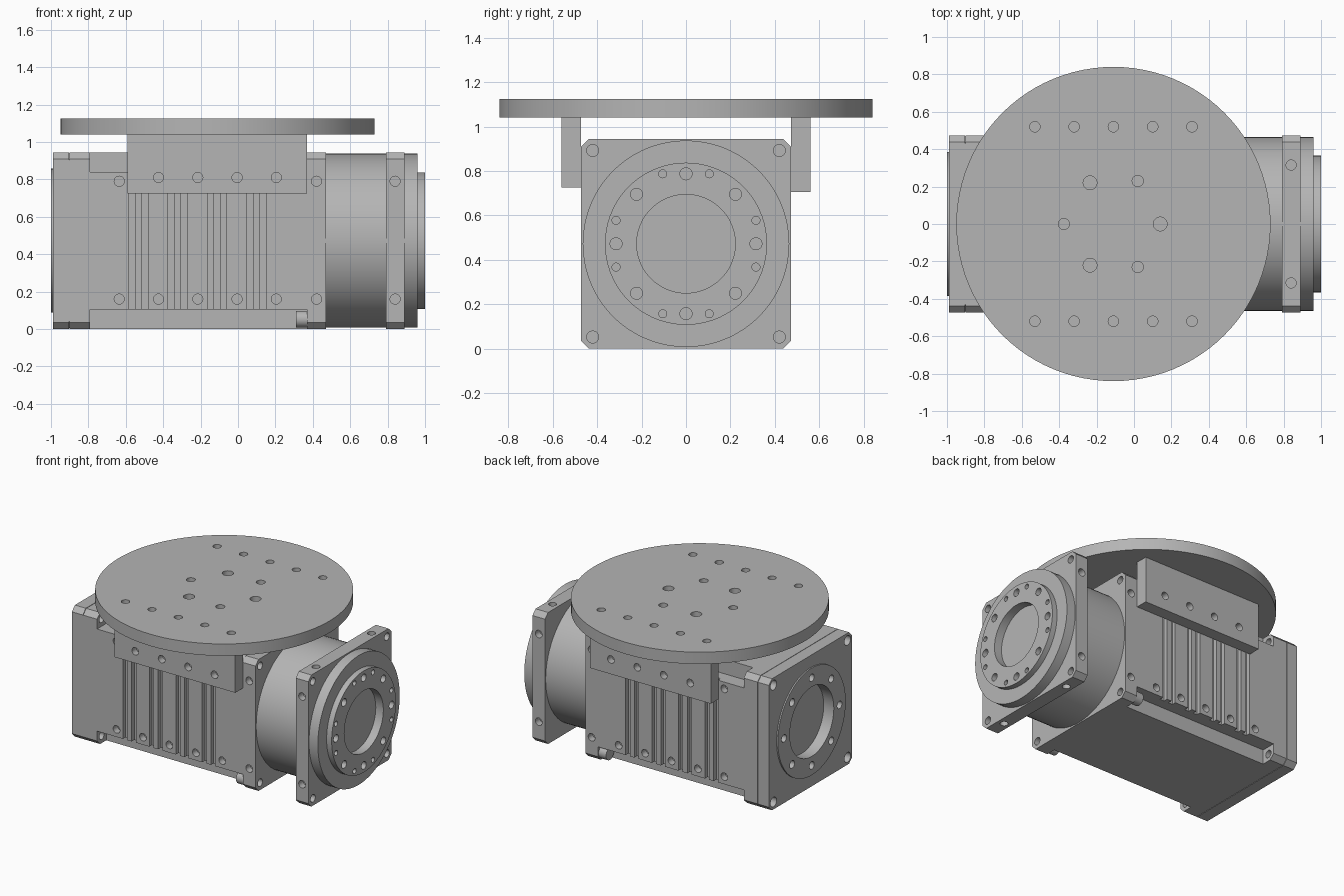
import bpy, bmesh, math
from mathutils import Matrix, Vector

if "Cube" in bpy.data.objects:
    bpy.data.objects.remove(bpy.data.objects["Cube"])

ZC = 0.4725          # height of the main axis
H = 0.4725           # half width of the square section

grey = bpy.data.materials.new("machine_grey")
grey.diffuse_color = (0.46, 0.46, 0.46, 1)
grey.use_nodes = True
grey.node_tree.nodes["Principled BSDF"].inputs["Base Color"].default_value = grey.diffuse_color


def finish(name, bm):
    bmesh.ops.recalc_face_normals(bm, faces=bm.faces)
    me = bpy.data.meshes.new(name)
    bm.to_mesh(me)
    bm.free()
    me.materials.append(grey)
    ob = bpy.data.objects.new(name, me)
    bpy.context.collection.objects.link(ob)
    return ob


def add_cyl(bm, a, b, r, seg=20):
    a, b = Vector(a), Vector(b)
    d = b - a
    rot = Vector((0, 0, 1)).rotation_difference(d).to_matrix().to_4x4()
    bmesh.ops.create_cone(bm, cap_ends=True, segments=seg, radius1=r, radius2=r,
                          depth=d.length, matrix=Matrix.Translation((a + b) / 2) @ rot)


def add_box(bm, lo, hi):
    lo, hi = Vector(lo), Vector(hi)
    m = Matrix.Translation((lo + hi) / 2) @ Matrix.Diagonal((*(hi - lo), 1))
    bmesh.ops.create_cube(bm, size=1, matrix=m)


def drum(name, x0, x1, r, seg=72):
    bm = bmesh.new()
    add_cyl(bm, (x0, 0, ZC), (x1, 0, ZC), r, seg)
    return finish(name, bm)


def box(name, lo, hi):
    bm = bmesh.new()
    add_box(bm, lo, hi)
    return finish(name, bm)


def prism(name, corner, x0, x1):
    """Extrude along x a section given by one corner, mirrored to all four."""
    q = corner
    pts = (q + [(-y, z) for y, z in reversed(q)] +
           [(-y, -z) for y, z in q] + [(y, -z) for y, z in reversed(q)])
    bm = bmesh.new()
    f = bm.faces.new([bm.verts.new((x0, y, z + ZC)) for y, z in pts])
    out = bmesh.ops.extrude_face_region(bm, geom=[f])["geom"]
    bmesh.ops.translate(bm, vec=(x1 - x0, 0, 0),
                        verts=[v for v in out if isinstance(v, bmesh.types.BMVert)])
    return finish(name, bm)


def cut(targets, cyls=(), boxes=()):
    """Cut cylinders (a, b, r) and boxes (lo, hi) out of the targets."""
    bm = bmesh.new()
    for a, b, r in cyls:
        add_cyl(bm, a, b, r, 48 if r > 0.1 else 20)
    for lo, hi in boxes:
        add_box(bm, lo, hi)
    cutter = finish("cutter", bm)
    cutter.hide_render = True
    for ob in targets:
        mod = ob.modifiers.new("cut", 'BOOLEAN')
        mod.operation, mod.solver, mod.object = 'DIFFERENCE', 'EXACT', cutter
        bpy.context.view_layer.objects.active = ob
        bpy.ops.object.modifier_apply(modifier=mod.name)
    bpy.data.objects.remove(cutter)


def x_hole(x, depth, y, z, r):
    """Hole bored along x from the face at x; depth is signed."""
    e = math.copysign(0.03, depth)
    return ((x - e, y, ZC + z), (x + depth, y, ZC + z), r)


def side_holes(xs, zs, face=H, depth=0.05, r=0.027):
    return [((x, s * (face + 0.03), z), (x, s * (face - depth), z), r)
            for x in xs for z in zs for s in (-1, 1)]


def ring(r, n, start=0):
    return [(r * math.cos(start + i * math.tau / n), r * math.sin(start + i * math.tau / n))
            for i in range(n)]


corners = [(sy * 0.42, sz * 0.42) for sy in (-1, 1) for sz in (-1, 1)]
chamfered = [(H, H - 0.035), (H - 0.035, H)]
notched = [(H, 0.367), (0.367, 0.367), (0.367, H)]

# Main body: notched corners, paired vertical grooves on both sides
body = prism("main_body", notched, -0.79, 0.37)
grooves = []
for c in (-0.5325, -0.3225, -0.1125, 0.0975):
    for dx in (-0.035, 0.035):
        for s in (-1, 1):
            ys = sorted((s * (H - 0.03), s * (H + 0.03)))
            grooves.append(((c + dx - 0.0165, ys[0], 0.05), (c + dx + 0.0165, ys[1], 0.9)))
bolt_x = [-0.635 + 0.21 * i for i in range(5)]
cut([body], side_holes(bolt_x, (0.16, 0.79)), grooves)

# Body flange next to the round housing
flange = prism("body_flange", chamfered, 0.37, 0.47)
cut([flange], side_holes([0.42], (0.16, 0.79)) +
    [x_hole(0.47, -0.04, y, z, 0.027) for y, z in corners])

# Bolt heads sitting in the corner notches
bm = bmesh.new()
for y, z in corners:
    add_cyl(bm, (0.31, y, ZC + z), (0.375, y, ZC + z), 0.045, 24)
finish("corner_bolts", bm)

# Round housing and square front flange
drum("round_housing", 0.465, 0.795, 0.465)
front = prism("front_flange", chamfered, 0.79, 0.89)
cut([front], side_holes([0.84], (0.16, 0.79)) +
    [x_hole(0.89, -0.05, y, z, 0.027) for y, z in corners] +
    [((0.84, y, ZC + s * 0.5), (0.84, y, ZC + s * 0.42), 0.027)
     for y in (-0.315, 0.315) for s in (-1, 1)])

# Output hub and its face ring
hub = drum("output_hub", 0.885, 0.96, 0.465)
face_ring = drum("output_ring", 0.955, 1.0, 0.365)
pins = [p for a in (0.105,) for s in (-1, 1) for t in (-1, 1)
        for p in ((s * a, t * 0.315), (t * 0.315, s * a))]
cut([hub, face_ring], [x_hole(1.0, -0.06, 0, 0, 0.222)] +
    [x_hole(1.0, -0.035, y, z, 0.027) for y, z in ring(0.315, 8)] +
    [x_hole(1.0, -0.03, y, z, 0.018) for y, z in pins])

# Rear plate and rear cap with a round boss
plate = prism("rear_plate", chamfered, -0.9, -0.79)
cut([plate], [x_hole(-0.79, -0.04, y, z, 0.027) for y, z in corners])
cap = prism("rear_cap", chamfered, -0.99, -0.903)
seam = prism("rear_seam", [(H - 0.006, H - 0.041), (H - 0.041, H - 0.006)], -0.91, -0.89)
boss = drum("rear_boss", -1.0, -0.985, 0.385)
cut([cap, boss], [x_hole(-1.0, 0.08, 0, 0, 0.25)] +
    [x_hole(-1.0, 0.05, y, z, 0.027) for y, z in ring(0.315, 8)] +
    [x_hole(-1.0, 0.06, y, z, 0.035) for y, z in corners])

# Side brackets carrying the table
for s, name, z0 in ((-1, "front_bracket", 0.725), (1, "back_bracket", 0.705)):
    ys = sorted((s * 0.472, s * 0.56))
    br = box(name, (-0.59, ys[0], z0), (0.37, ys[1], 1.04))
    cut([br], side_holes(bolt_x[1:], [0.81], face=0.56))

# Round table with bolt rows and centre holes
bm = bmesh.new()
add_cyl(bm, (-0.11, 0, 1.04), (-0.11, 0, 1.125), 0.84, 96)
table = finish("round_table", bm)
spots = [(-0.53 + 0.21 * i, s * 0.52, 0.028) for i in range(5) for s in (-1, 1)]
spots += [(-0.235, s * 0.22, 0.037) for s in (-1, 1)]
spots += [(0.02, s * 0.23, 0.03) for s in (-1, 1)]
spots += [(-0.375, 0, 0.03), (0.14, 0, 0.037)]
cut([table], [((x, y, 1.16), (x, y, 1.075), r) for x, y, r in spots])

# Smooth round surfaces, keep edges sharp
bpy.ops.object.select_all(action='DESELECT')
for ob in bpy.context.scene.objects:
    ob.select_set(True)
bpy.context.view_layer.objects.active = body
bpy.ops.object.shade_smooth_by_angle(angle=math.radians(30))
